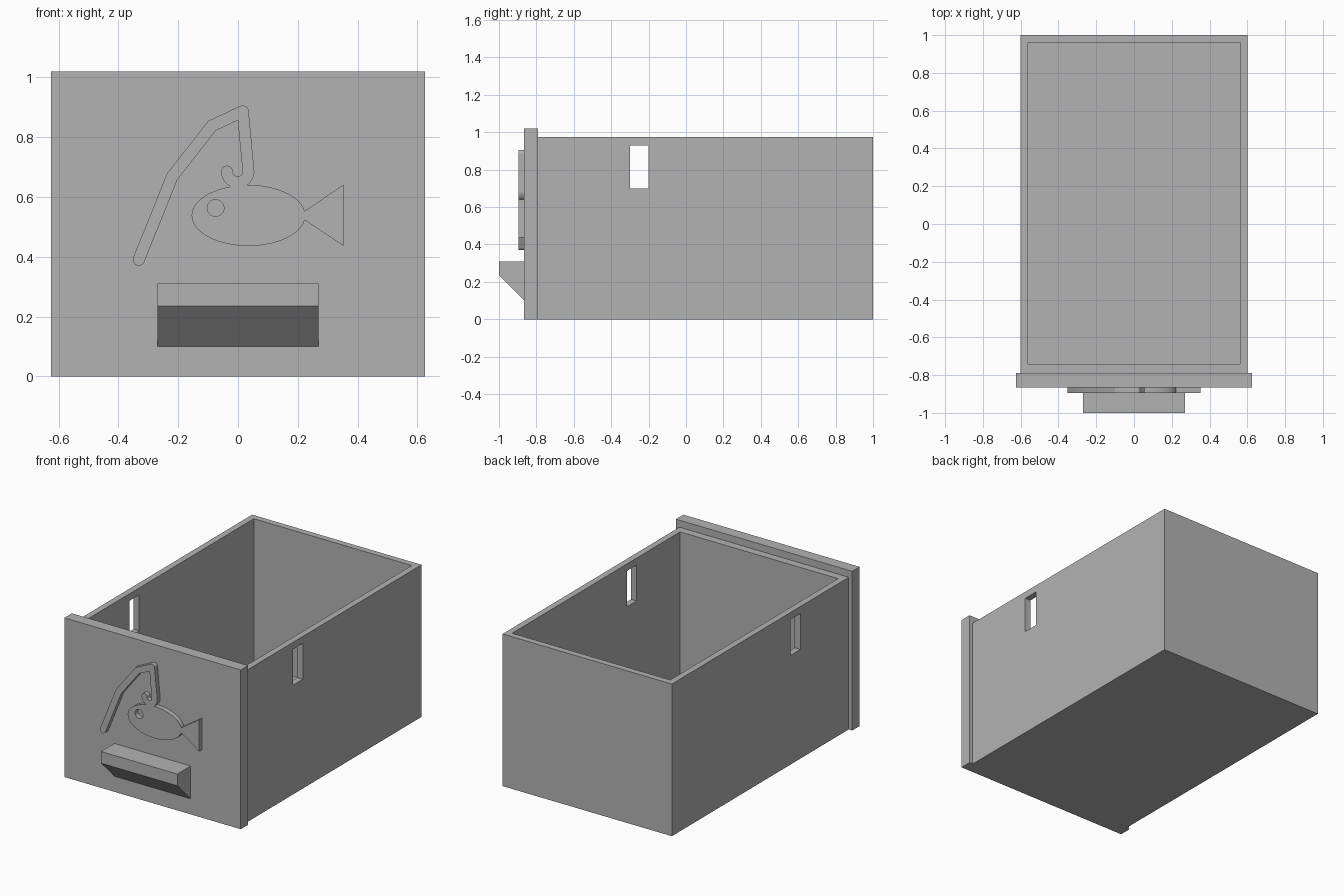
import bpy, bmesh, math
from mathutils import Vector

cube = bpy.data.objects.get("Cube")
if cube:
    bpy.data.objects.remove(cube, do_unlink=True)

grey = bpy.data.materials.new("light_grey")
grey.use_nodes = True
GREY = (0.45, 0.45, 0.45, 1)
grey.diffuse_color = GREY
grey.node_tree.nodes["Principled BSDF"].inputs["Base Color"].default_value = GREY


def prism(name, outline, lo, hi, axis="y"):
    """Extrude a 2D outline: (x, z) along y, or (y, z) along x."""
    def place(p, d):
        return (p[0], d, p[1]) if axis == "y" else (d, p[0], p[1])
    bm = bmesh.new()
    a = [bm.verts.new(place(p, lo)) for p in outline]
    b = [bm.verts.new(place(p, hi)) for p in outline]
    bm.faces.new(a)
    bm.faces.new(b[::-1])
    for i in range(len(a)):
        j = (i + 1) % len(a)
        bm.faces.new((a[j], a[i], b[i], b[j]))
    bmesh.ops.recalc_face_normals(bm, faces=bm.faces)
    mesh = bpy.data.meshes.new(name)
    bm.to_mesh(mesh)
    bm.free()
    mesh.materials.append(grey)
    obj = bpy.data.objects.new(name, mesh)
    bpy.context.collection.objects.link(obj)
    return obj


def box(name, x, y, z):
    return prism(name, [(x[0], z[0]), (x[1], z[0]), (x[1], z[1]), (x[0], z[1])], *y)


def combine(obj, other, operation):
    """Apply a boolean and discard the helper."""
    mod = obj.modifiers.new("combine", "BOOLEAN")
    mod.operation, mod.object, mod.solver = operation, other, "EXACT"
    bpy.context.view_layer.objects.active = obj
    bpy.ops.object.modifier_apply(modifier=mod.name)
    bpy.data.objects.remove(other, do_unlink=True)


def arc(cx, cz, rx, rz, start, end, n):
    angles = [start + (end - start) * i / n for i in range(n + 1)]
    return [(cx + rx * math.cos(t), cz + rz * math.sin(t)) for t in angles]


def stroke(path, r):
    """Outline of a path of half-width r with round ends."""
    pts = [Vector(p) for p in path]
    dirs = [(q - p).normalized() for p, q in zip(pts, pts[1:])]
    left, right = [], []
    for i, p in enumerate(pts):
        d0, d1 = dirs[max(i - 1, 0)], dirs[min(i, len(dirs) - 1)]
        n = Vector((-(d0 + d1).y, (d0 + d1).x)).normalized()
        n *= r / n.dot(Vector((-d0.y, d0.x)))
        left.append(p + n)
        right.append(p - n)

    def cap(p, d):
        t = math.atan2(d.y, d.x)
        return arc(p.x, p.y, r, r, t + math.pi / 2, t - math.pi / 2, 12)[1:-1]
    return left + cap(pts[-1], dirs[-1]) + right[::-1] + cap(pts[0], -dirs[0])


# Open drawer box with a slot through both side walls
drawer = box("drawer_box", (-0.6, 0.6), (-0.79, 1), (0, 0.975))
combine(drawer, box("cavity", (-0.56, 0.56), (-0.74, 0.96), (0.04, 1.2)), "DIFFERENCE")
combine(drawer, box("side_slots", (-1, 1), (-0.3, -0.2), (0.7, 0.93)), "DIFFERENCE")

# Front panel and wedge handle
box("front_panel", (-0.625, 0.625), (-0.865, -0.79), (0, 1.02))
prism("handle", [(-0.865, 0.10), (-1, 0.235), (-1, 0.31), (-0.865, 0.31)],
      -0.27, 0.27, "x")

# Raised fish with rod, line and hook
DEPTH = (-0.895, -0.86)
tail = [(0.352, 0.437), (0.352, 0.64)]
fish = prism("fish_relief",
             arc(0.035, 0.538, 0.19, 0.102, 0.15, 2 * math.pi - 0.15, 56) + tail, *DEPTH)
tip = (0.016, 0.886)
rod = [(-0.332, 0.39), (-0.22, 0.668), (-0.087, 0.838), tip]
line = [tip] + arc(-0.001, 0.685, 0.036, 0.036, 0, -math.pi, 16)
combine(fish, prism("rod", stroke(rod, 0.02), *DEPTH), "UNION")
combine(fish, prism("line_and_hook", stroke(line, 0.0195), *DEPTH), "UNION")
eye = arc(-0.075, 0.563, 0.028, 0.028, 0, 2 * math.pi, 32)[:-1]
combine(fish, prism("eye_hole", eye, -0.95, -0.8), "DIFFERENCE")

bpy.ops.object.select_all(action="DESELECT")
fish.select_set(True)
bpy.context.view_layer.objects.active = fish
bpy.ops.object.shade_smooth_by_angle(angle=math.radians(25))
